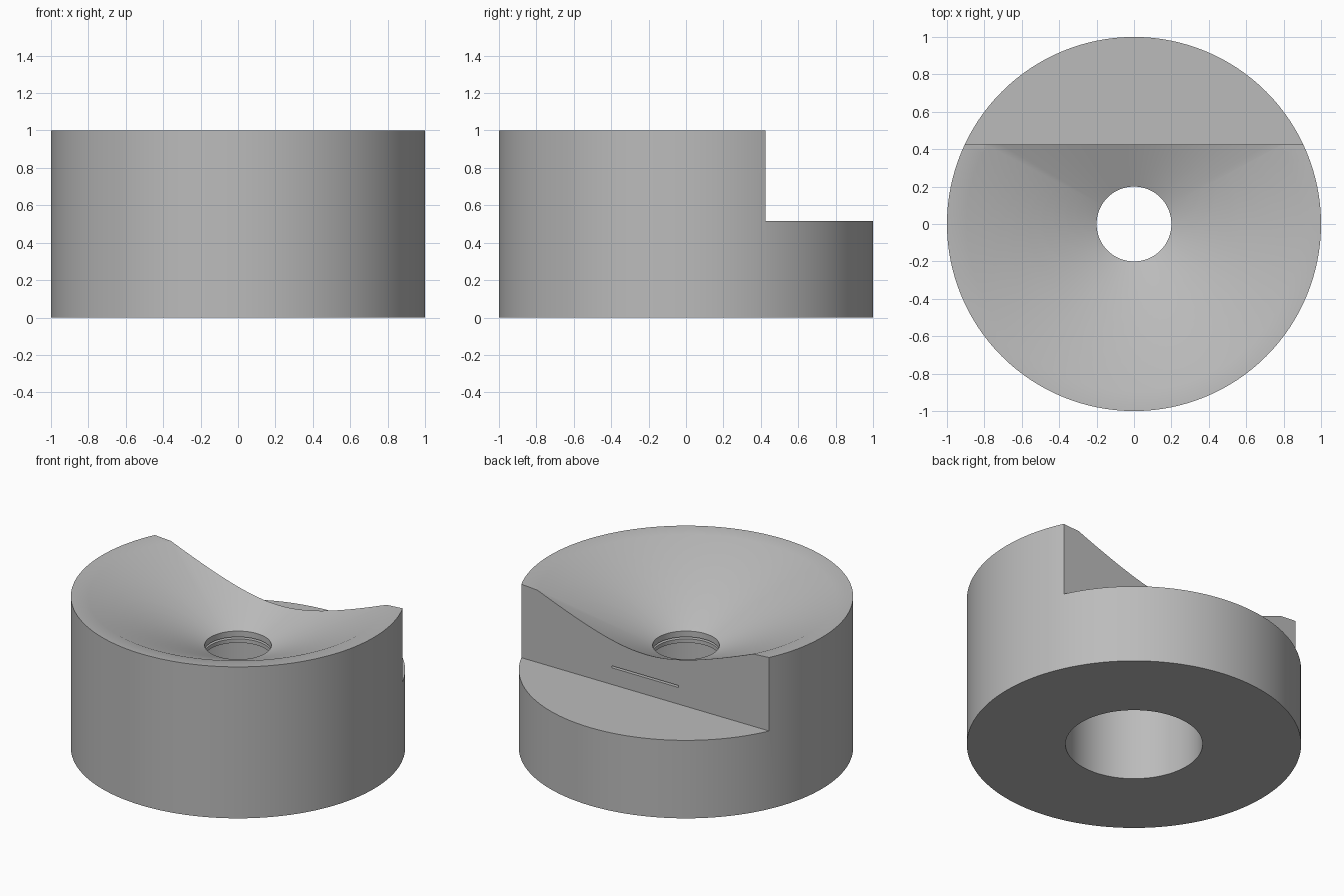
import bpy
import bmesh
from math import radians, tau
from mathutils import Matrix, Vector

cube = bpy.data.objects.get("Cube")
if cube:
    bpy.data.objects.remove(cube, do_unlink=True)

# Plain grey material
grey = bpy.data.materials.new("plain_grey")
grey.use_nodes = True
colour = (0.5, 0.5, 0.5, 1)
grey.diffuse_color = colour
grey.node_tree.nodes["Principled BSDF"].inputs["Base Color"].default_value = colour


def make_object(name, bm):
    bmesh.ops.recalc_face_normals(bm, faces=bm.faces)
    mesh = bpy.data.meshes.new(name)
    bm.to_mesh(mesh)
    bm.free()
    mesh.materials.append(grey)
    obj = bpy.data.objects.new(name, mesh)
    bpy.context.collection.objects.link(obj)
    return obj


# Turned body: outer wall, rim, funnel, thin washer slot, wide bore from below
profile = [(0.41, 0), (1, 0), (1, 1), (0.895, 0.992), (0.2, 0.677),
           (0.2, 0.638), (0.49, 0.638), (0.49, 0.625), (0.2, 0.625),
           (0.2, 0.6), (0.41, 0.6)]
bm = bmesh.new()
verts = [bm.verts.new((r, 0, z)) for r, z in profile]
edges = [bm.edges.new((a, b)) for a, b in zip(verts, verts[1:] + verts[:1])]
bmesh.ops.spin(bm, geom=verts + edges, axis=(0, 0, 1), cent=(0, 0, 0),
               angle=tau, steps=128, use_merge=True)
bmesh.ops.remove_doubles(bm, verts=bm.verts, dist=0.0001)
body = make_object("funnel_body", bm)

# Step cut away at the back
low, high = Vector((-1.2, 0.425, 0.515)), Vector((1.2, 1.3, 1.3))
bm = bmesh.new()
bmesh.ops.create_cube(bm, size=1, matrix=Matrix.Translation((low + high) / 2)
                      @ Matrix.Diagonal((*(high - low), 1)))
cutter = make_object("step_cutter", bm)
cutter.hide_render = True

cut = body.modifiers.new("back_step", 'BOOLEAN')
cut.operation = 'DIFFERENCE'
cut.solver = 'EXACT'
cut.object = cutter
bpy.ops.object.select_all(action='DESELECT')
bpy.context.view_layer.objects.active = body
body.select_set(True)
bpy.ops.object.modifier_apply(modifier=cut.name)
bpy.data.objects.remove(cutter, do_unlink=True)
bpy.ops.object.shade_smooth_by_angle(angle=radians(30))
